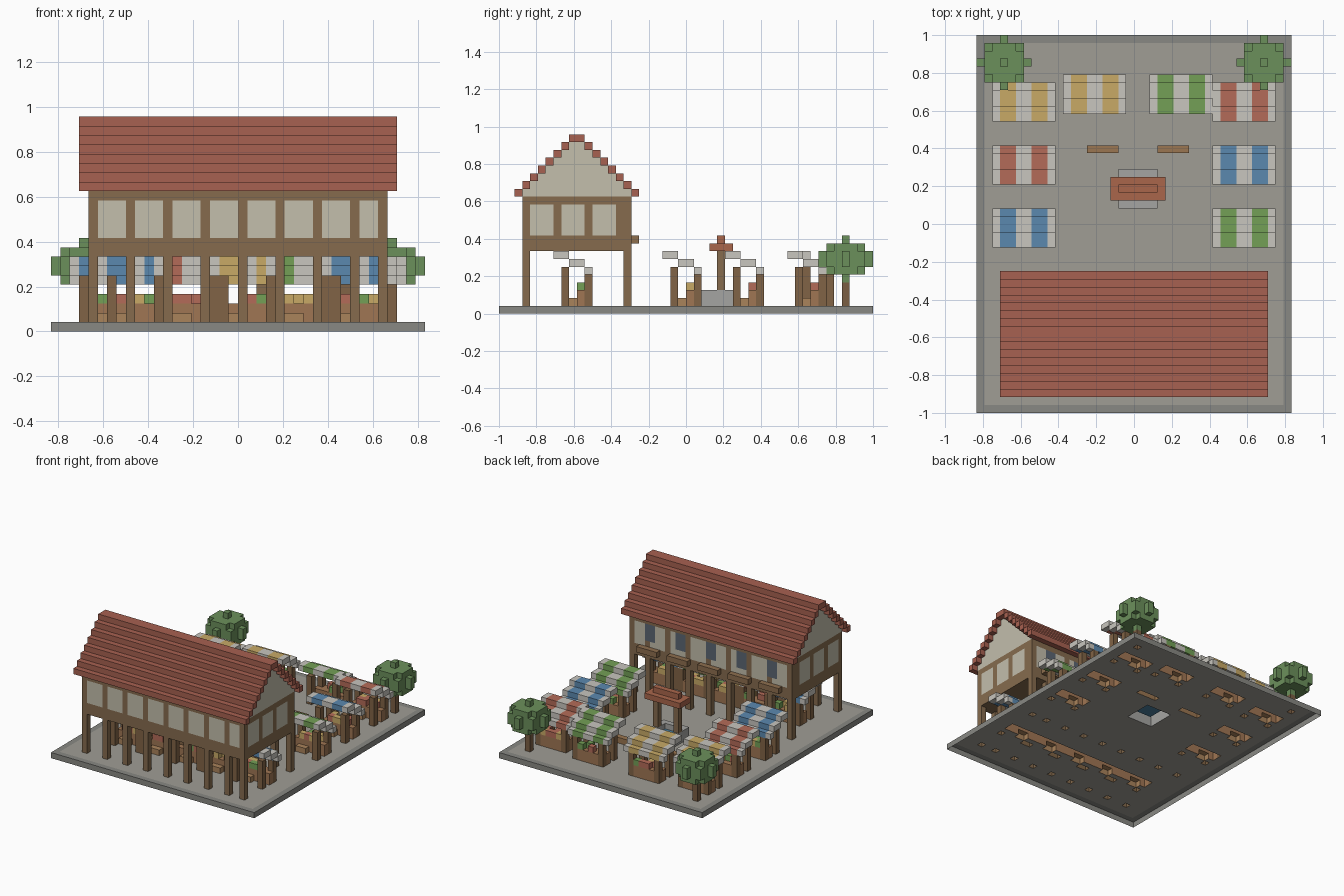
import bpy, bmesh, random
from mathutils import Vector

if "Cube" in bpy.data.objects:
    bpy.data.objects.remove(bpy.data.objects["Cube"])

random.seed(4)
U = 1 / 24            # one block; the square is 40 x 48 blocks
cells = {}            # block position -> part name
COLOURS = {
    "paving": (.62, .61, .58), "kerb": (.53, .53, .51), "timber": (.52, .42, .31),
    "plaster": (.76, .74, .67), "roof_tile": (.65, .38, .32), "window_glass": (.36, .40, .45),
    "window_sill": (.55, .43, .31), "stall_post": (.50, .39, .28), "stall_counter": (.62, .46, .33),
    "crate": (.66, .51, .36), "awning_cloth": (.78, .77, .74),
    "blue": (.36, .53, .68), "red": (.70, .42, .35), "yellow": (.78, .66, .40), "green": (.45, .62, .34),
    "well_stone": (.64, .64, .63), "water": (.30, .50, .62), "well_roof": (.66, .40, .30),
    "bench": (.60, .46, .32), "trunk": (.48, .37, .27), "leaves": (.42, .56, .36),
}


def box(part, x0, x1, y0, y1, z0, z1):
    for x in range(x0, x1):
        for y in range(y0, y1):
            for z in range(z0, z1):
                cells[x, y, z] = part


def colour_of(part):
    return COLOURS.get(part) or COLOURS[part.split("_")[0]]


# paved ground with a darker kerb
box("kerb", -20, 20, -24, 24, 0, 1)
box("paving", -19, 19, -23, 23, 0, 1)


def stall(x, y, colour):
    # counter, crates and goods
    box("stall_counter", x + 1, x + 7, y + 3, y + 5, 1, 3)
    box("crate", x + 2, x + 4, y + 2, y + 3, 1, 2)
    for i in range(x + 2, x + 6):
        for j in (y + 3, y + 4):
            if random.random() < .6:
                kind = random.choice(("red", "yellow", "green"))
                box(kind + "_goods", i, i + 1, j, j + 1, 3, 4)
    # posts
    for px in (x + 1, x + 6):
        box("stall_post", px, px + 1, y + 1, y + 2, 1, 6)
        box("stall_post", px, px + 1, y + 4, y + 5, 1, 5)
    # striped awning in three steps
    for i in range(8):
        part = colour + "_awning" if (i + 1) // 2 % 2 else "awning_cloth"
        for y0, y1, z in ((0, 2, 7), (2, 4, 6), (4, 5, 5)):
            box(part, x + i, x + i + 1, y + y0, y + y1, z, z + 1)


# stalls under the hall, down both sides and along the back
for n, c in enumerate(("blue", "red", "yellow", "green", "blue")):
    stall(-15 + 6 * n, -17, c)
for n, (cl, cr) in enumerate((("blue", "green"), ("red", "blue"), ("yellow", "red"))):
    stall(-18, -3 + 8 * n, cl)
    stall(10, -3 + 8 * n, cr)
stall(-9, 14, "yellow")
stall(2, 14, "green")

# hall: plaster walls between timber beams
box("timber", -16, 16, -21, -7, 8, 15)
box("plaster", -16, 16, -21, -7, 10, 14)
studs_x = list(range(-16, 16, 4)) + [15]
studs_y = list(range(-21, -8, 4)) + [-8]
for x in studs_x:
    for y in (-21, -8):
        box("timber", x, x + 1, y, y + 1, 1, 15)
for y in studs_y:
    for x in (-16, 15):
        box("timber", x, x + 1, y, y + 1, 10, 14)

# windows and sills facing the square
for x in range(-12, 13, 6):
    box("window_glass", x - 1, x + 1, -8, -7, 11, 14)
    box("window_sill", x - 2, x + 2, -7, -6, 9, 10)

# stepped gables and roof
for k in range(8):
    box("plaster", -16, 16, -21 + k, -7 - k, 15 + k, 16 + k)
    box("roof_tile", -17, 17, -22 + k, -21 + k, 15 + k, 16 + k)
    box("roof_tile", -17, 17, -7 - k, -6 - k, 15 + k, 16 + k)

# well with a small roof
box("well_stone", -2, 3, 2, 7, 1, 3)
for x in range(-1, 2):
    for y in range(3, 6):
        del cells[x, y, 2]
for p in [(x, y, 2) for x in range(-1, 2) for y in range(3, 6)]:
    cells.pop(p, None)
box("water", -1, 2, 3, 6, 1, 2)
for x in (-2, 2):
    box("timber", x, x + 1, 4, 5, 3, 8)
box("well_roof", -3, 4, 3, 6, 8, 9)
box("well_roof", -2, 3, 4, 5, 9, 10)

# benches
box("bench", -6, -2, 9, 10, 1, 2)
box("bench", 3, 7, 9, 10, 1, 2)

# round trees in the back corners
for cx in (-17, 16):
    box("trunk", cx, cx + 1, 20, 21, 1, 5)
    for dx in range(-3, 4):
        for dy in range(-3, 4):
            for z in range(4, 10):
                if dx * dx + dy * dy + ((z - 6.5) * 1.2) ** 2 < 9.5:
                    cells[cx + dx, 20 + dy, z] = "leaves"

# each part becomes one mesh of its exposed block faces; the underside stays open
AXES = [(Vector(a), Vector(b), Vector(c)) for a, b, c in
        (((1, 0, 0), (0, 1, 0), (0, 0, 1)), ((0, 1, 0), (0, 0, 1), (1, 0, 0)),
         ((0, 0, 1), (1, 0, 0), (0, 1, 0)))]
for part in sorted(set(cells.values())):
    bm = bmesh.new()
    verts = {}

    def vert(p):
        key = tuple(round(c) for c in p)
        if key not in verts:
            verts[key] = bm.verts.new(Vector(key) * U)
        return verts[key]

    for pos, name in cells.items():
        if name != part:
            continue
        p = Vector(pos)
        for n, a, b in AXES:
            for s in (1, -1):
                q = tuple(round(c) for c in p + n * s)
                if q in cells or q[2] < 0:
                    continue
                o = p + n if s > 0 else p
                ring = [o, o + a, o + a + b, o + b]
                bm.faces.new([vert(v) for v in ring[::s]])
    mesh = bpy.data.meshes.new(part)
    bm.to_mesh(mesh)
    bm.free()
    mat = bpy.data.materials.new(part)
    mat.diffuse_color = (*[c ** 2.2 for c in colour_of(part)], 1)
    mat.use_nodes = True
    mat.node_tree.nodes["Principled BSDF"].inputs["Base Color"].default_value = mat.diffuse_color
    mesh.materials.append(mat)
    bpy.context.collection.objects.link(bpy.data.objects.new(part, mesh))
